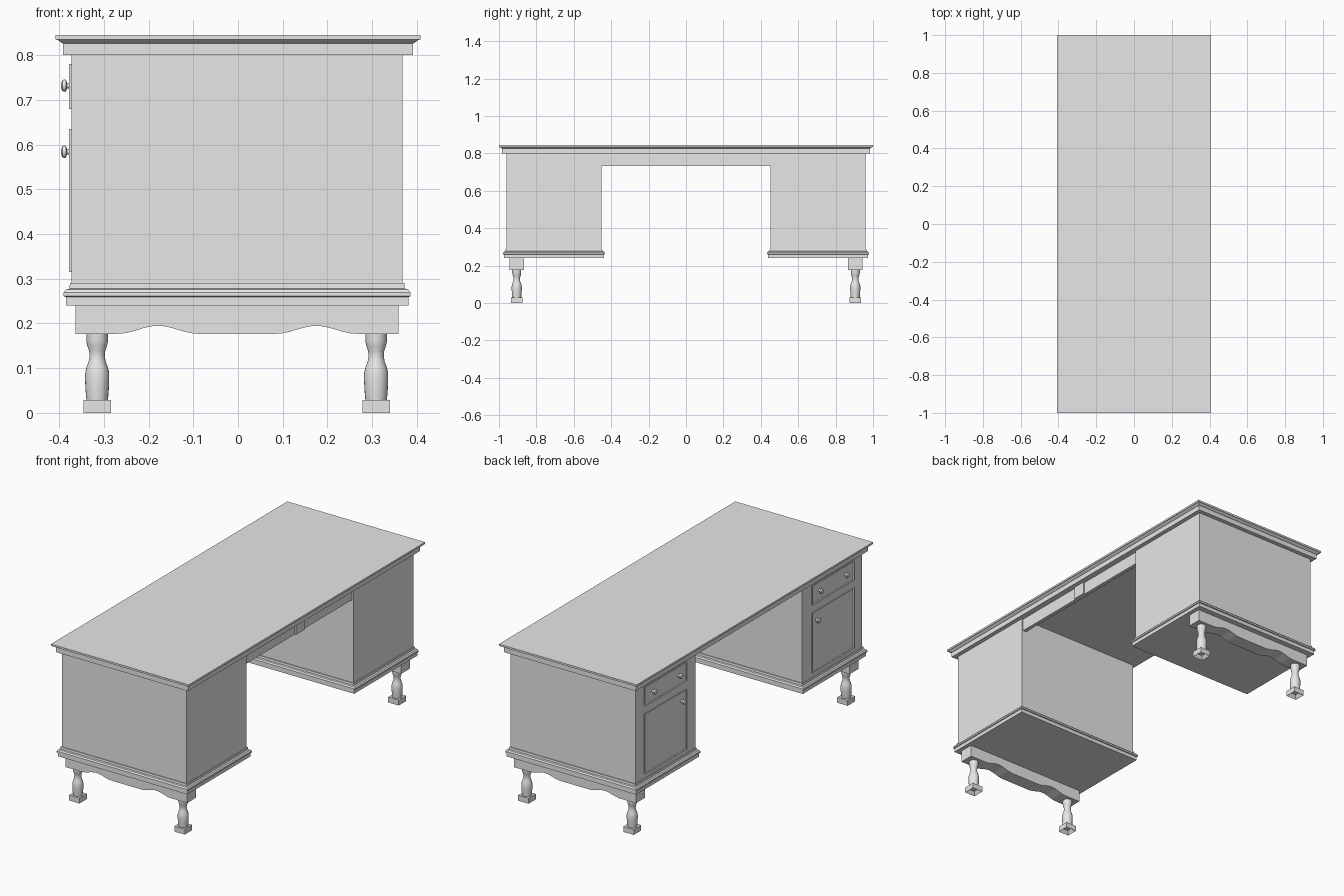
import bpy, bmesh, math
from mathutils import Matrix, Vector

cube = bpy.data.objects.get("Cube")
if cube:
    bpy.data.objects.remove(cube, do_unlink=True)

# One plain grey finish
GREY = (0.8, 0.8, 0.8, 1.0)
mat = bpy.data.materials.new("plain_grey")
mat.use_nodes = True
mat.diffuse_color = GREY
mat.node_tree.nodes["Principled BSDF"].inputs["Base Color"].default_value = GREY

CX = -0.002          # centre of the pedestals in x
HX = 0.37            # half depth of the pedestals
Y_IN, Y_OUT = 0.452, 0.96
LEG_Y = 0.905


def finish(name, bm, smooth=False):
    bmesh.ops.recalc_face_normals(bm, faces=bm.faces)
    mesh = bpy.data.meshes.new(name)
    bm.to_mesh(mesh)
    bm.free()
    mesh.materials.append(mat)
    obj = bpy.data.objects.new(name, mesh)
    bpy.context.collection.objects.link(obj)
    if smooth:
        bpy.ops.object.select_all(action='DESELECT')
        obj.select_set(True)
        bpy.context.view_layer.objects.active = obj
        bpy.ops.object.shade_smooth_by_angle(angle=math.radians(40))
    return obj


def loft(bm, rings):
    """Skin equal-sized closed rings and cap both ends."""
    loops = [[bm.verts.new(p) for p in ring] for ring in rings]
    n = len(loops[0])
    for a, b in zip(loops, loops[1:]):
        for i in range(n):
            j = (i + 1) % n
            bm.faces.new((a[i], a[j], b[j], b[i]))
    bm.faces.new(loops[0][::-1])
    bm.faces.new(loops[-1])


def moulding(name, x, y, profile):
    """Rectangular block whose outline grows by (offset, z) steps."""
    bm = bmesh.new()
    loft(bm, [[(x[0] - o, y[0] - o, z), (x[1] + o, y[0] - o, z),
               (x[1] + o, y[1] + o, z), (x[0] - o, y[1] + o, z)] for o, z in profile])
    return finish(name, bm)


def box(name, x, y, z):
    return moulding(name, x, y, [(0, z[0]), (0, z[1])])


def turned(name, profile, matrix, sides=24):
    """Lathe (radius, height) steps around local z."""
    bm = bmesh.new()
    turns = [2 * math.pi * i / sides for i in range(sides)]
    loft(bm, [[(r * math.cos(t), r * math.sin(t), h) for t in turns] for r, h in profile])
    bm.transform(matrix)
    return finish(name, bm, smooth=True)


def panel(name, y, z):
    """Framed front on the -x side with a sunken middle."""
    bm = bmesh.new()
    x = CX - HX
    loft(bm, [[(px, y[0], z[0]), (px, y[1], z[0]), (px, y[1], z[1]), (px, y[0], z[1])]
              for px in (x + 0.002, x - 0.006)])
    front = min(bm.faces, key=lambda f: f.calc_center_median().x)
    bmesh.ops.inset_individual(bm, faces=[front], thickness=0.014)
    bmesh.ops.inset_individual(bm, faces=[front], thickness=0.004)
    bmesh.ops.translate(bm, verts=front.verts, vec=Vector((0.005, 0, 0)))
    return finish(name, bm)


def knob(name, y, z):
    profile = [(0.008, 0), (0.006, 0.004), (0.006, 0.009), (0.013, 0.012),
               (0.014, 0.016), (0.012, 0.020), (0.006, 0.0225)]
    place = Matrix.Translation((CX - HX - 0.001, y, z)) @ Matrix.Rotation(-math.pi / 2, 4, 'Y')
    return turned(name, profile, place, 16)


def foot(name, x, y):
    """Square foot, hollowed underneath."""
    bm = bmesh.new()
    bmesh.ops.create_cube(bm, size=1, matrix=Matrix.Translation((x, y, 0.0145))
                          @ Matrix.Diagonal((0.062, 0.062, 0.029, 1)))
    base = min(bm.faces, key=lambda f: f.calc_center_median().z)
    bmesh.ops.inset_individual(bm, faces=[base], thickness=0.016)
    bmesh.ops.translate(bm, verts=base.verts, vec=Vector((0, 0, 0.02)))
    return finish(name, bm)


def scalloped_apron(name, y):
    """Rail with two shallow arches cut in its lower edge."""
    half, low, high = 0.361, 0.177, 0.241
    line = [(-half, high), (-half, low)]
    for centre in (-0.177, 0.177):
        for i in range(17):
            t = i / 16
            line.append((centre + 0.09 * (2 * t - 1),
                         low + 0.0088 * (1 - math.cos(2 * math.pi * t))))
    line += [(half, low), (half, high)]
    bm = bmesh.new()
    loft(bm, [[(CX + px, py, pz) for px, pz in line] for py in y])
    return finish(name, bm)


# Table top with coved edge
moulding("table_top", (-0.391, 0.391), (-0.983, 0.983),
         [(0, 0.80), (0, 0.826), (0.004, 0.828), (0.012, 0.834), (0.017, 0.835), (0.017, 0.845)])

# Kneehole rail and its centre block
box("kneehole_rail", (0.34, 0.36), (-Y_IN, Y_IN), (0.733, 0.80))
box("rail_block", (0.34, 0.368), (-0.036, 0.036), (0.733, 0.80))

LEG = [(0.024, 0.028), (0.0255, 0.045), (0.027, 0.07), (0.027, 0.088), (0.024, 0.102),
       (0.019, 0.115), (0.017, 0.127), (0.018, 0.138), (0.022, 0.150), (0.024, 0.160),
       (0.024, 0.18)]

# Two mirrored pedestals
for end, s in (("front", -1), ("back", 1)):
    def span(a, b):
        return tuple(sorted((s * a, s * b)))

    x = (CX - HX, CX + HX)
    y = span(Y_IN, Y_OUT)
    box(f"{end}_pedestal", x, y, (0.28, 0.802))
    moulding(f"{end}_base_moulding", x, y,
             [(0.013, 0.24), (0.013, 0.259), (0.018, 0.261), (0.018, 0.269),
              (0.013, 0.276), (0.005, 0.278), (0.004, 0.29)])
    scalloped_apron(f"{end}_apron", span(0.867, 0.943))

    # Drawer, door and knobs
    panel(f"{end}_drawer_front", span(0.53, 0.885), (0.68, 0.78))
    panel(f"{end}_door", span(0.53, 0.885), (0.315, 0.635))
    knob(f"{end}_drawer_knob_inner", s * 0.595, 0.732)
    knob(f"{end}_drawer_knob_outer", s * 0.815, 0.732)
    knob(f"{end}_door_knob", s * 0.57, 0.584)

    # Turned legs on square feet
    for side, k in (("right", -1), ("left", 1)):
        lx = CX - 0.001 + k * 0.312
        turned(f"{end}_{side}_leg", LEG, Matrix.Translation((lx, s * LEG_Y, 0)))
        foot(f"{end}_{side}_foot", lx, s * LEG_Y)
